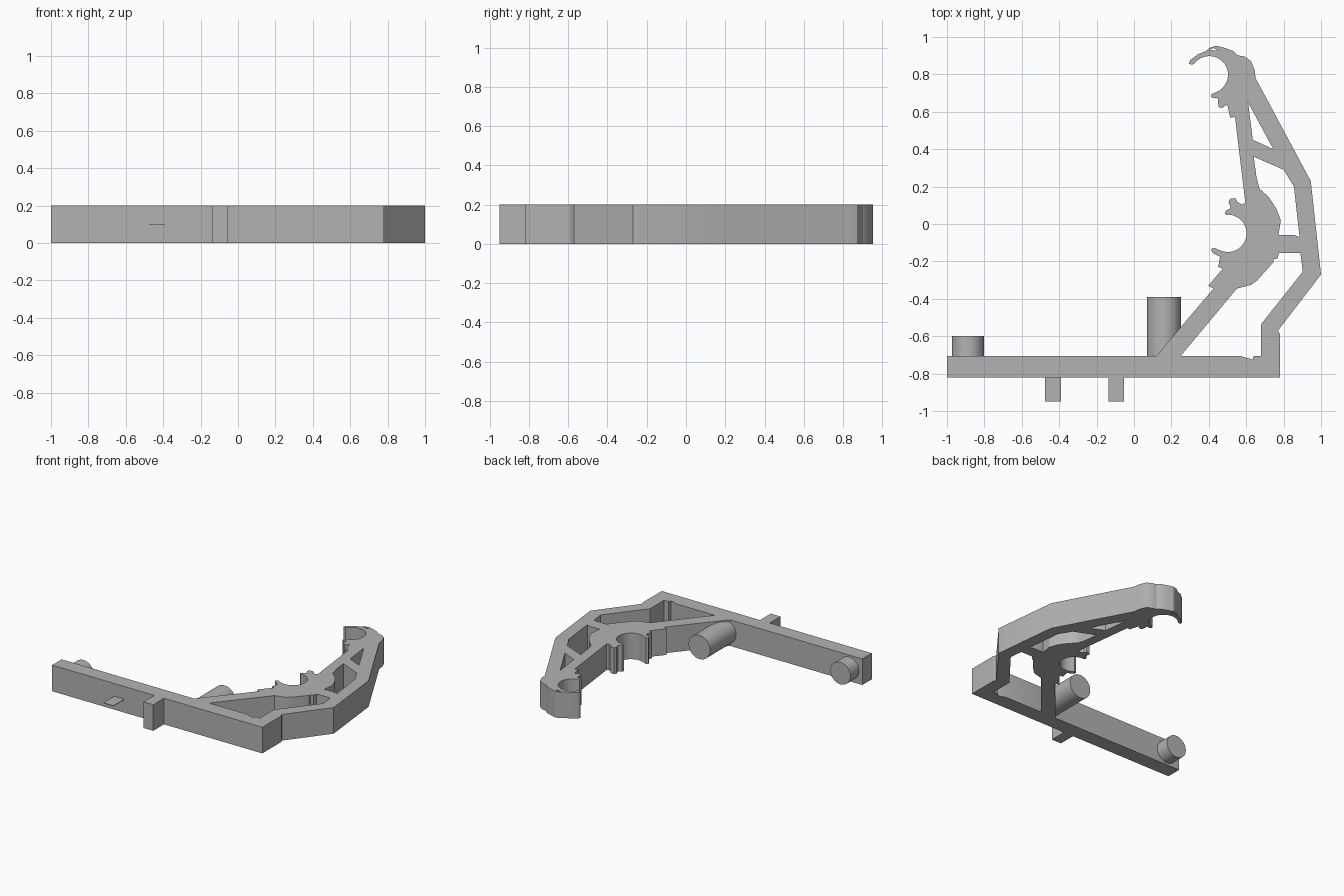
import bpy, bmesh, math

if "Cube" in bpy.data.objects:
    bpy.data.objects.remove(bpy.data.objects["Cube"])

H = 0.2  # thickness of the flat bracket

grey = bpy.data.materials.new("grey plastic")
grey.diffuse_color = (0.45, 0.45, 0.45, 1)
grey.use_nodes = True
grey.node_tree.nodes["Principled BSDF"].inputs["Base Color"].default_value = grey.diffuse_color


def arc(cx, cy, r, a0, a1, n=16):
    """Points on a circle from angle a0 to a1 in degrees."""
    steps = [math.radians(a0 + (a1 - a0) * i / n) for i in range(n + 1)]
    return [(cx + r * math.cos(a), cy + r * math.sin(a)) for a in steps]


def finish(obj, smooth=True):
    obj.data.materials.clear()
    obj.data.materials.append(grey)
    bpy.ops.object.select_all(action='DESELECT')
    obj.select_set(True)
    bpy.context.view_layer.objects.active = obj
    if smooth:
        bpy.ops.object.shade_smooth_by_angle(angle=math.radians(25))


def plate(name, loops):
    """Extrude an outline with holes to the bracket thickness."""
    curve = bpy.data.curves.new(name, 'CURVE')
    curve.dimensions = '2D'
    curve.fill_mode = 'BOTH'
    curve.extrude = H / 2
    for pts in loops:
        s = curve.splines.new('POLY')
        s.points.add(len(pts) - 1)
        for p, (x, y) in zip(s.points, pts):
            p.co = (x, y, 0, 1)
        s.use_cyclic_u = True
    tmp = bpy.data.objects.new(name + "_curve", curve)
    bpy.context.collection.objects.link(tmp)
    dg = bpy.context.evaluated_depsgraph_get()
    mesh = bpy.data.meshes.new_from_object(tmp.evaluated_get(dg))
    bpy.data.objects.remove(tmp)
    bm = bmesh.new()
    bm.from_mesh(mesh)
    bmesh.ops.remove_doubles(bm, verts=bm.verts, dist=0.0005)
    bmesh.ops.recalc_face_normals(bm, faces=bm.faces)
    bmesh.ops.translate(bm, verts=bm.verts, vec=(0, 0, H / 2))
    bm.to_mesh(mesh)
    bm.free()
    obj = bpy.data.objects.new(name, mesh)
    bpy.context.collection.objects.link(obj)
    finish(obj)


def box(name, x0, x1, y0, y1, z0, z1):
    bpy.ops.mesh.primitive_cube_add(
        size=1, location=((x0 + x1) / 2, (y0 + y1) / 2, (z0 + z1) / 2))
    obj = bpy.context.object
    obj.name = name
    obj.scale = (x1 - x0, y1 - y0, z1 - z0)
    finish(obj, False)


def peg(name, x, r, y0, y1):
    bpy.ops.mesh.primitive_cylinder_add(
        vertices=40, radius=r, depth=y1 - y0,
        location=(x, (y0 + y1) / 2, H / 2), rotation=(math.pi / 2, 0, 0))
    bpy.context.object.name = name
    finish(bpy.context.object)


# Outer outline: base bar, outer strut, hook, spine and lower clip
outline = [(-1, -0.82), (0.78, -0.82), (0.78, -0.59), (0.77, -0.57),
           (1.0, -0.27), (0.945, 0.23), (0.65, 0.78)]
outline += [(0.645, 0.825), (0.625, 0.872), (0.592, 0.895), (0.555, 0.902),
            (0.53, 0.925), (0.48, 0.943), (0.44, 0.953), (0.405, 0.942),
            (0.38, 0.922), (0.34, 0.907), (0.3, 0.875), (0.293, 0.855), (0.315, 0.853)]
outline += arc(0.403, 0.798, 0.1, 142, -70)
outline += [(0.415, 0.695), (0.411, 0.68), (0.425, 0.672), (0.447, 0.675),
            (0.452, 0.625), (0.47, 0.62), (0.498, 0.638), (0.515, 0.568), (0.54, 0.572)]
outline += [(0.595, 0.115), (0.58, 0.103), (0.552, 0.118), (0.545, 0.135),
            (0.515, 0.135), (0.505, 0.118), (0.518, 0.085), (0.492, 0.072),
            (0.485, 0.055), (0.495, 0.047)]
outline += arc(0.502, -0.05, 0.1, 88, -110)
outline += [(0.43, -0.128), (0.412, -0.133), (0.42, -0.155), (0.46, -0.175),
            (0.45, -0.23), (0.475, -0.238), (0.397, -0.33), (0.425, -0.345),
            (0.12, -0.705), (-1, -0.705)]

# Openings between the struts
lower_opening = [(0.25, -0.705), (0.55, -0.345), (0.628, -0.325), (0.66, -0.3),
                 (0.745, -0.205), (0.747, -0.187), (0.768, -0.185), (0.775, -0.155),
                 (0.89, -0.155), (0.902, -0.255), (0.68, -0.535), (0.68, -0.705),
                 (0.64, -0.705), (0.635, -0.725), (0.565, -0.705)]
middle_opening = [(0.772, -0.06), (0.785, 0.02), (0.76, 0.085), (0.72, 0.145),
                  (0.67, 0.19), (0.655, 0.25), (0.64, 0.36), (0.8, 0.29),
                  (0.855, 0.2), (0.885, -0.07), (0.86, -0.06)]
upper_opening = [(0.61, 0.65), (0.745, 0.4), (0.635, 0.45)]
hook_slot = [(0.4, 0.93), (0.425, 0.941), (0.455, 0.927)]

plate("bracket_frame", [outline, lower_opening, middle_opening, upper_opening, hook_slot])

# Round pegs behind the base bar
peg("long_peg", 0.16, 0.091, -0.72, -0.39)
peg("short_peg", -0.888, 0.085, -0.72, -0.6)

# Tabs in front of the base bar
box("front_tab", -0.135, -0.053, -0.95, -0.81, 0, H)
box("thin_front_tab", -0.475, -0.39, -0.95, -0.81, 0.098, 0.102)
